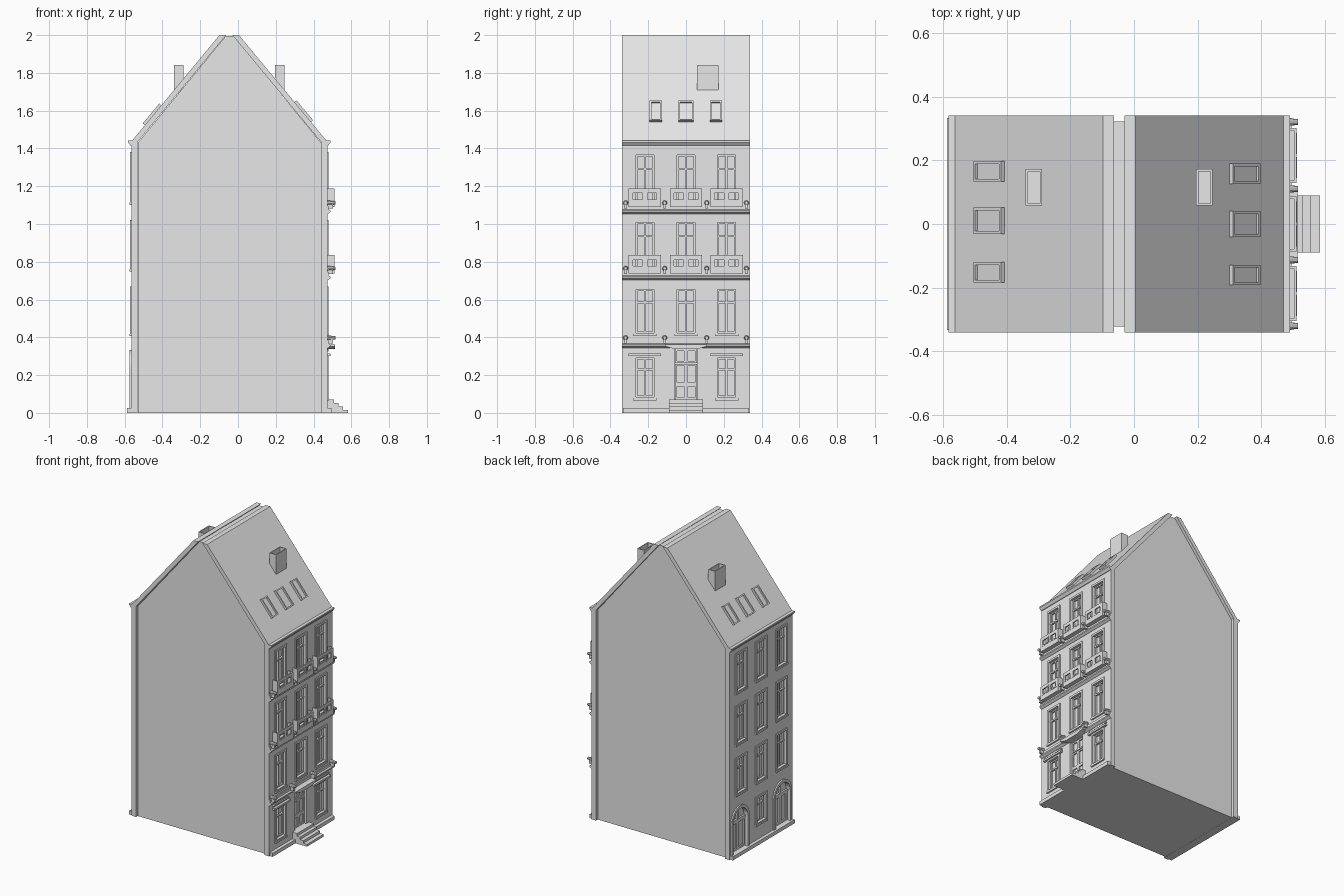
import bpy, bmesh, math
from mathutils import Matrix, Vector

cube = bpy.data.objects.get("Cube")
if cube:
    bpy.data.objects.remove(cube, do_unlink=True)

plaster = bpy.data.materials.new("light_grey_plaster")
plaster.use_nodes = True
plaster.diffuse_color = (0.8, 0.8, 0.8, 1)
plaster.node_tree.nodes["Principled BSDF"].inputs["Base Color"].default_value = (0.8, 0.8, 0.8, 1)

HALF = 0.34            # half width of the facades
FRONT, REAR = 0.473, -0.565
COLUMNS = (-0.218, 0, 0.215)


def finish(name, bm):
    bmesh.ops.recalc_face_normals(bm, faces=bm.faces)
    mesh = bpy.data.meshes.new(name)
    bm.to_mesh(mesh)
    bm.free()
    mesh.materials.append(plaster)
    ob = bpy.data.objects.new(name, mesh)
    bpy.context.collection.objects.link(ob)
    return ob


def prism(bm, points, offset):
    face = bm.faces.new([bm.verts.new(p) for p in points])
    out = bmesh.ops.extrude_face_region(bm, geom=[face], use_keep_orig=True)
    verts = [g for g in out["geom"] if isinstance(g, bmesh.types.BMVert)]
    bmesh.ops.translate(bm, verts=verts, vec=offset)


def box(bm, x, y, z, matrix=Matrix()):
    size = [abs(b - a) for a, b in (x, y, z)]
    mid = [(a + b) / 2 for a, b in (x, y, z)]
    bmesh.ops.create_cube(bm, size=1, matrix=matrix @ Matrix.Translation(mid) @ Matrix.Diagonal((*size, 1)))


def extrude_y(bm, profile, half):
    prism(bm, [(x, -half, z) for x, z in profile], (0, 2 * half, 0))


def frame(bm, x, y, z, t, matrix=Matrix()):
    """Four rails round a rectangle in the y-z plane."""
    box(bm, x, (y[0], y[0] + t), z, matrix)
    box(bm, x, (y[1] - t, y[1]), z, matrix)
    box(bm, x, (y[0] + t, y[1] - t), (z[0], z[0] + t), matrix)
    box(bm, x, (y[0] + t, y[1] - t), (z[1] - t, z[1]), matrix)


def arch(cy, half, z0, spring, top, n=12):
    """Elliptical arch outline in (y, z)."""
    curve = [(cy + half * math.cos(math.pi * i / n), spring + (top - spring) * math.sin(math.pi * i / n))
             for i in range(n + 1)]
    return [(cy + half, z0)] + curve + [(cy - half, z0)]


# Main body with recessed gables
bm = bmesh.new()
extrude_y(bm, [(-0.53, 0), (0.44, 0), (0.44, 1.43), (-0.022, 1.995), (-0.065, 1.995), (-0.53, 1.43)], 0.322)
finish("gabled_body", bm)

# Roof slopes
for name, ridge, eave, t in (("front_roof", 0.005, 0.474, -0.035), ("rear_roof", -0.098, -0.566, 0.035)):
    bm = bmesh.new()
    extrude_y(bm, [(ridge, 2), (eave, 1.435), (eave + t, 1.435), (ridge + t, 2)], HALF)
    finish(name, bm)

# Facade slabs with window and door recesses
LEVELS = ((0.41, 0.668), (0.752, 1.022), (1.105, 1.38))
CASE = 0.014
DEEP = 0.022


def windows_for(wall):
    rows = [(c, z0, z1) for z0, z1 in LEVELS for c in COLUMNS]
    if wall == FRONT:
        return rows + [(c, 0.07, 0.305) for c in (COLUMNS[0], COLUMNS[2])]
    return rows + [(0, 0.125, 0.32)]


for name, wall, s in (("front", FRONT, 1), ("rear", REAR, -1)):
    def d(a, b):
        return (wall + s * a, wall + s * b)

    bm = bmesh.new()
    box(bm, d(-0.034, 0), (-HALF, HALF), (0, 1.435))
    slab = finish(name + "_facade", bm)

    cut = bmesh.new()
    frames = bmesh.new()
    sashes = bmesh.new()
    for c, z0, z1 in windows_for(wall):
        h = 0.062
        o = h - CASE
        a, b = z0 + CASE, z1 - CASE
        box(cut, d(-DEEP, 0.02), (c - o, c + o), (a, b))
        frame(frames, d(-0.006, 0.006), (c - h, c + h), (z0, z1), CASE)
        box(frames, d(-0.004, 0.010), (c - h, c + h), (z0 - 0.004, z0 + 0.008))
        frame(sashes, d(-DEEP - 0.002, -0.012), (c - o, c + o), (a, b), 0.008)
        transom = a + 0.7 * (b - a)
        box(sashes, d(-DEEP - 0.002, -0.010), (c - o, c + o), (transom - 0.005, transom + 0.005))
        box(sashes, d(-DEEP - 0.002, -0.013), (c - 0.005, c + 0.005), (a, b))
    if wall == FRONT:
        # Entrance opening with panelled double door
        box(cut, d(-DEEP, 0.02), (-0.06, 0.06), (0.07, 0.34))
        door = bmesh.new()
        for y in (-0.058, 0.001):
            for z0, z1 in ((0.072, 0.15), (0.15, 0.26), (0.265, 0.338)):
                frame(door, d(-DEEP - 0.002, -0.014), (y, y + 0.057), (z0, z1), 0.01)
        finish("entrance_door", door)
    else:
        # Arched rear doorways with surrounds and door leaves
        surround = bmesh.new()
        leaves = bmesh.new()
        for c in (-0.225, 0.23):
            inner = arch(c, 0.078, 0.025, 0.235, 0.312)
            outer = arch(c, 0.096, 0.025, 0.235, 0.332)
            prism(cut, [(wall + DEEP, y, z) for y, z in inner], (-0.05, 0, 0))
            prism(surround, [(wall + 0.004, y, z) for y, z in outer + inner[::-1]], (-0.013, 0, 0))
            box(leaves, d(-DEEP - 0.002, -0.010), (c - 0.078, c + 0.078), (0.222, 0.236))
            box(leaves, d(-DEEP - 0.002, -0.012), (c - 0.005, c + 0.005), (0.236, 0.31))
            for y in (c - 0.077, c + 0.001):
                frame(leaves, d(-DEEP - 0.002, -0.013), (y, y + 0.076), (0.027, 0.222), 0.012)
        finish("rear_arch_surrounds", surround)
        finish("rear_door_leaves", leaves)
    finish(name + "_window_casings", frames)
    finish(name + "_window_sashes", sashes)

    cutter = finish(name + "_cutter", cut)
    cutter.hide_render = True
    mod = slab.modifiers.new("openings", "BOOLEAN")
    mod.operation = "DIFFERENCE"
    mod.solver = "EXACT"
    mod.object = cutter
    bpy.context.view_layer.objects.active = slab
    bpy.ops.object.modifier_apply(modifier=mod.name)
    bpy.data.objects.remove(cutter, do_unlink=True)

    # Plinth, broken at the rear doors only by its low height
    bm = bmesh.new()
    box(bm, d(-0.01, 0.022), (-0.333, 0.333), (0, 0.025))
    finish(name + "_plinth", bm)

    # Eaves gutter
    bm = bmesh.new()
    extrude_y(bm, [(wall - s * 0.01, 1.415), (wall + s * 0.004, 1.415), (wall + s * 0.017, 1.432),
                   (wall + s * 0.017, 1.441), (wall - s * 0.01, 1.441)], HALF)
    finish(name + "_eaves_moulding", bm)

# Floor cornices on the front
bm = bmesh.new()
for z in (0.35, 0.71, 1.06):
    extrude_y(bm, [(FRONT - 0.005, z - 0.01), (FRONT + 0.004, z - 0.006), (FRONT + 0.016, z + 0.003),
                   (FRONT + 0.016, z + 0.012), (FRONT + 0.007, z + 0.018), (FRONT + 0.007, z + 0.035),
                   (FRONT - 0.005, z + 0.035)], HALF)
finish("floor_cornices", bm)

# Carved knobs on small brackets
bm = bmesh.new()
for z in (0.398, 0.765, 1.112):
    for y in (-0.32, -0.113, 0.11, 0.32):
        turn = Matrix.Translation((0.495, y, z)) @ Matrix.Rotation(math.pi / 2, 4, "Y")
        bmesh.ops.create_cone(bm, cap_ends=True, segments=10, radius1=0.013, radius2=0.009, depth=0.04, matrix=turn)
        box(bm, (0.47, 0.503), (y - 0.007, y + 0.007), (z - 0.03, z))
finish("cornice_knobs", bm)

# Balconies with two openings in each parapet
bm = bmesh.new()
for z in (0.745, 1.098):
    for c in COLUMNS:
        y0, y1 = c - 0.086, c + 0.086
        box(bm, (0.47, 0.51), (y0, y1), (z - 0.008, z + 0.006))
        for y in (y0, y1 - 0.008):
            box(bm, (0.47, 0.502), (y, y + 0.008), (z + 0.006, z + 0.09))
        frame(bm, (0.502, 0.51), (y0, y1), (z + 0.006, z + 0.09), 0.02)
        box(bm, (0.502, 0.51), (c - 0.008, c + 0.008), (z + 0.02, z + 0.08))
        for y in (c - 0.038, c + 0.038):
            frame(bm, (0.504, 0.512), (y - 0.033, y + 0.033), (z + 0.024, z + 0.073), 0.008)
finish("balconies", bm)

# Ground floor window hoods and shallow pediments
bm = bmesh.new()
for c in (COLUMNS[0], COLUMNS[2]):
    box(bm, (0.468, 0.489), (c - 0.086, c + 0.086), (0.302, 0.315))
    prism(bm, [(0.468, y, z) for y, z in arch(c, 0.086, 0.324, 0.328, 0.338)], (0.012, 0, 0))
finish("window_hoods", bm)

# Door canopy
bm = bmesh.new()
prism(bm, [(0.468, y, z) for y, z in ((-0.11, 0.362), (-0.11, 0.352), (-0.055, 0.337),
                                     (0.055, 0.337), (0.11, 0.352), (0.11, 0.362))], (0.045, 0, 0))
finish("door_canopy", bm)

# Entrance steps
bm = bmesh.new()
extrude_y(bm, [(0.46, 0), (0.583, 0), (0.583, 0.016), (0.556, 0.016), (0.556, 0.034), (0.531, 0.034),
               (0.531, 0.052), (0.509, 0.052), (0.509, 0.07), (0.46, 0.07)], 0.09)
finish("entrance_steps", bm)

# Skylights lying on both slopes
slope = math.atan2(0.565, 0.469)
for name, s, x, places in (("front", 1, 0.343, (-0.16, 0, 0.158)), ("rear", -1, -0.45, (-0.152, 0.01, 0.165))):
    bm = bmesh.new()
    z = 2 - (x - 0.005 if s > 0 else -0.098 - x) * 1.205
    out = Vector((s * math.sin(slope), 0, math.cos(slope)))
    up = Vector((-s * math.cos(slope), 0, math.sin(slope)))
    for y, w in zip(places, (0.032, 0.041, 0.032)):
        m = Matrix((out, (0, 1, 0), up)).transposed().to_4x4()
        m.translation = (x, y, z)
        frame(bm, (-0.01, 0.014), (-w, w), (-0.068, 0.068), 0.009, m)
        box(bm, (-0.01, 0.004), (-w + 0.009, w - 0.009), (-0.059, 0.059), m)
    finish(name + "_skylights", bm)

# Hollow chimneys
for name, x0, x1 in (("front_chimney", 0.195, 0.247), ("rear_chimney", -0.34, -0.288)):
    bm = bmesh.new()
    y0, y1, t = 0.058, 0.172, 0.007
    for x in (x0, x1 - t):
        box(bm, (x, x + t), (y0, y1), (1.69, 1.842))
    for y in (y0, y1 - t):
        box(bm, (x0 + t, x1 - t), (y, y + t), (1.69, 1.842))
    box(bm, (x0 + t, x1 - t), (y0 + t, y1 - t), (1.69, 1.785))
    finish(name, bm)
